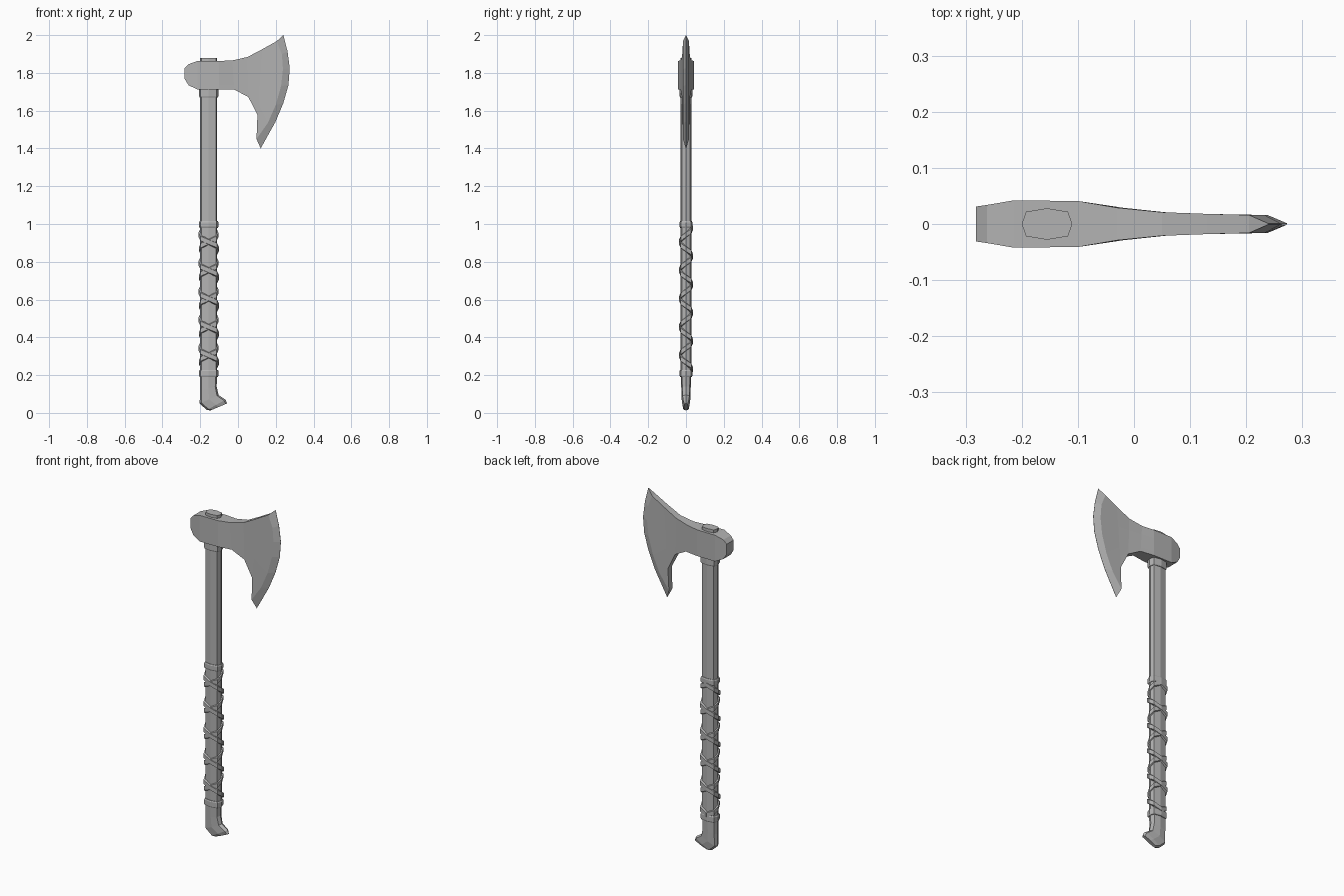
import bpy, bmesh, math
from mathutils import Vector

if "Cube" in bpy.data.objects:
    bpy.data.objects.remove(bpy.data.objects["Cube"], do_unlink=True)

grey = bpy.data.materials.new("plain grey")
grey.use_nodes = True
COLOUR = (0.45, 0.45, 0.45, 1)
grey.diffuse_color = COLOUR
grey.node_tree.nodes["Principled BSDF"].inputs["Base Color"].default_value = COLOUR

AXIS = -0.155                      # x of the handle centre line
OCT = [(0, -1), (0.83, -0.78), (1, 0), (0.83, 0.78),
       (0, 1), (-0.83, 0.78), (-1, 0), (-0.83, -0.78)]
HX, HY = 0.045, 0.028              # handle half widths


def loft(name, rings, closed=False):
    """Skin a list of equal rings; cap the ends unless the loft is closed."""
    bm = bmesh.new()
    rows = [[bm.verts.new(p) for p in r] for r in rings]
    n = len(rows[0])
    pairs = list(zip(rows, rows[1:])) + ([(rows[-1], rows[0])] if closed else [])
    for a, b in pairs:
        for i in range(n):
            j = (i + 1) % n
            bm.faces.new((a[i], a[j], b[j], b[i]))
    if not closed:
        bm.faces.new(rows[0])
        bm.faces.new(rows[-1])
    bmesh.ops.remove_doubles(bm, verts=bm.verts, dist=0.0001)
    bmesh.ops.recalc_face_normals(bm, faces=bm.faces)
    mesh = bpy.data.meshes.new(name)
    bm.to_mesh(mesh)
    bm.free()
    mesh.materials.append(grey)
    obj = bpy.data.objects.new(name, mesh)
    bpy.context.collection.objects.link(obj)
    return obj


def ring(left, right, hy):
    """Octagon spanning two side points given as (x, z)."""
    l, r = Vector(left), Vector(right)
    mid, half = (l + r) / 2, (r - l) / 2
    return [(mid.x + half.x * u, hy * v, mid.y + half.y * u) for u, v in OCT]


def flat_ring(z, grow=0.0):
    return ring((AXIS - HX - grow, z), (AXIS + HX + grow, z), HY + grow)


# Handle with a hooked foot
loft("handle", [
    ring((-0.145, 0.013), (-0.058, 0.05), 0.011),
    ring((-0.165, 0.015), (-0.066, 0.07), 0.019),
    ring((-0.203, 0.05), (-0.103, 0.095), 0.023),
    ring((-0.201, 0.12), (-0.113, 0.14), 0.025),
    flat_ring(0.22), flat_ring(1.88)])

# Raised bands around the handle
for name, low, high in [("lower_grip_band", 0.19, 0.228),
                        ("upper_grip_band", 0.98, 1.015),
                        ("head_collar", 1.67, 1.72)]:
    loft(name, [flat_ring(low, 0.003), flat_ring(low + 0.006, 0.006),
                flat_ring(high - 0.006, 0.006), flat_ring(high, 0.003)])


# Crossed straps wound around the grip in opposite directions
def strap(name, direction, thick):
    rings = []
    pitch, middle = 0.15, 0.605
    for k in range(-20, 21):
        u, v = OCT[(k * direction) % 8]
        z = middle + pitch * k / 8
        rings.append([(AXIS + (HX + g) * u, (HY + g) * v, z + dz)
                      for g, dz in [(-0.004, -0.016), (thick, -0.012),
                                    (thick, 0.012), (-0.004, 0.016)]])
    return loft(name, rings)


strap("grip_strap_right", 1, 0.006)
strap("grip_strap_left", -1, 0.009)


# Axe head: columns of points from upper to lower edge, mirrored in y
STEPS = 6


def column(top, bottom):
    a, b = Vector(top), Vector(bottom)
    return [a.lerp(b, i / STEPS) for i in range(STEPS + 1)]


bevel_line = [(0.205, 1.968), (0.232, 1.9), (0.238, 1.82), (0.228, 1.73),
              (0.2, 1.63), (0.158, 1.535), (0.098, 1.45)]
cutting_edge = [(0.24, 2.0), (0.262, 1.915), (0.274, 1.825), (0.267, 1.735),
                (0.24, 1.64), (0.198, 1.54), (0.12, 1.4)]
columns = [
    (column((-0.282, 1.825), (-0.282, 1.768)), 0.031),
    (column((-0.262, 1.846), (-0.262, 1.735)), 0.034),
    (column((-0.215, 1.863), (-0.215, 1.712)), 0.042),
    (column((-0.1, 1.863), (-0.1, 1.712)), 0.041),
    (column((-0.03, 1.866), (-0.02, 1.712)), 0.029),
    (column((0.05, 1.884), (0.055, 1.672)), 0.021),
    (column((0.13, 1.926), (0.103, 1.577)), 0.018),
    ([Vector(p) for p in bevel_line], 0.016),
    ([Vector(p) for p in cutting_edge], 0.0)]
loft("axe_head", [[(p.x, -t, p.y) for p in pts] +
                  [(p.x, t, p.y) for p in reversed(pts)]
                  for pts, t in columns[:-1]] +
     [[(p.x, -0.0006, p.y) for p in columns[-1][0]] +
      [(p.x, 0.0006, p.y) for p in reversed(columns[-1][0])]])
